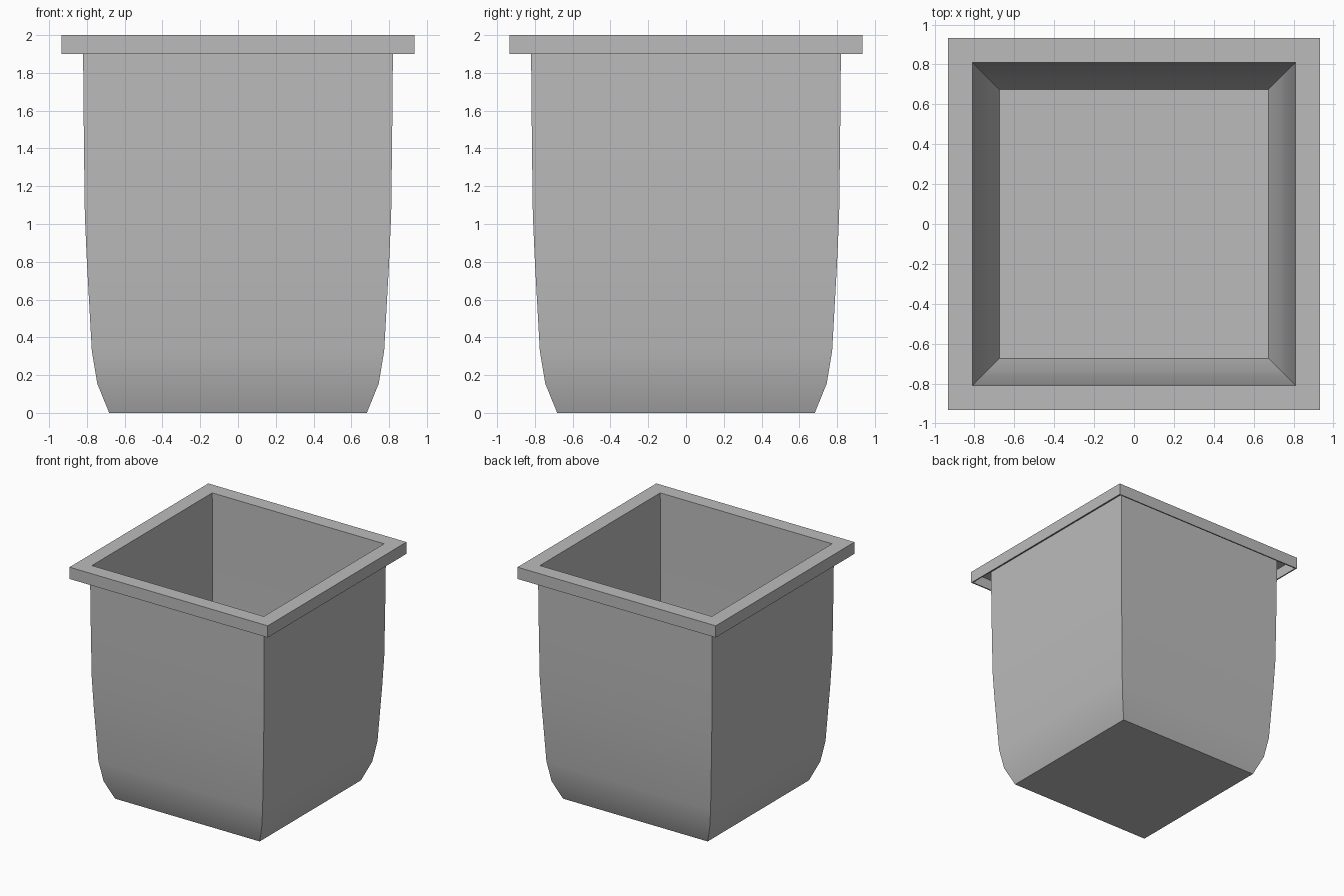
import bpy
import bmesh
import math

cube = bpy.data.objects.get("Cube")
if cube:
    bpy.data.objects.remove(cube)

WALL = 0.011

# One flat colour
grey = bpy.data.materials.new("plain grey")
grey.use_nodes = True
colour = (0.5, 0.5, 0.5, 1)
grey.diffuse_color = colour
grey.node_tree.nodes["Principled BSDF"].inputs["Base Color"].default_value = colour

# Half width and height of the visible inner skin, from the floor up the wall,
# out over the rim and down the skirt
profile = [
    (0.675, WALL), (0.735, 0.16), (0.763, 0.33), (0.789, 0.80),
    (0.80, 1.05), (0.805, 1.45), (0.81, 2.0),
    (0.934, 2.0), (0.934, 1.9),
]
corners = [(1, 1), (-1, 1), (-1, -1), (1, -1)]

# Sweep the profile round a square and close the floor
bm = bmesh.new()
rings = [[bm.verts.new((sx * r, sy * r, z)) for sx, sy in corners] for r, z in profile]
bm.faces.new(rings[0])
for low, high in zip(rings, rings[1:]):
    for i in range(4):
        j = (i + 1) % 4
        bm.faces.new((low[j], low[i], high[i], high[j]))
mesh = bpy.data.meshes.new("square_pot")
bm.to_mesh(mesh)
bm.free()
mesh.materials.append(grey)

pot = bpy.data.objects.new("square_pot", mesh)
bpy.context.collection.objects.link(pot)

# Thin wall, leaving the rim hollow underneath
shell = pot.modifiers.new("thin wall", 'SOLIDIFY')
shell.thickness = WALL
shell.offset = -1
shell.use_even_offset = True
shell.use_quality_normals = True

# Soft curve up the walls, crisp corners and rim
bpy.ops.object.select_all(action='DESELECT')
pot.select_set(True)
bpy.context.view_layer.objects.active = pot
bpy.ops.object.modifier_apply(modifier=shell.name)
bpy.ops.object.shade_smooth_by_angle(angle=math.radians(30))
